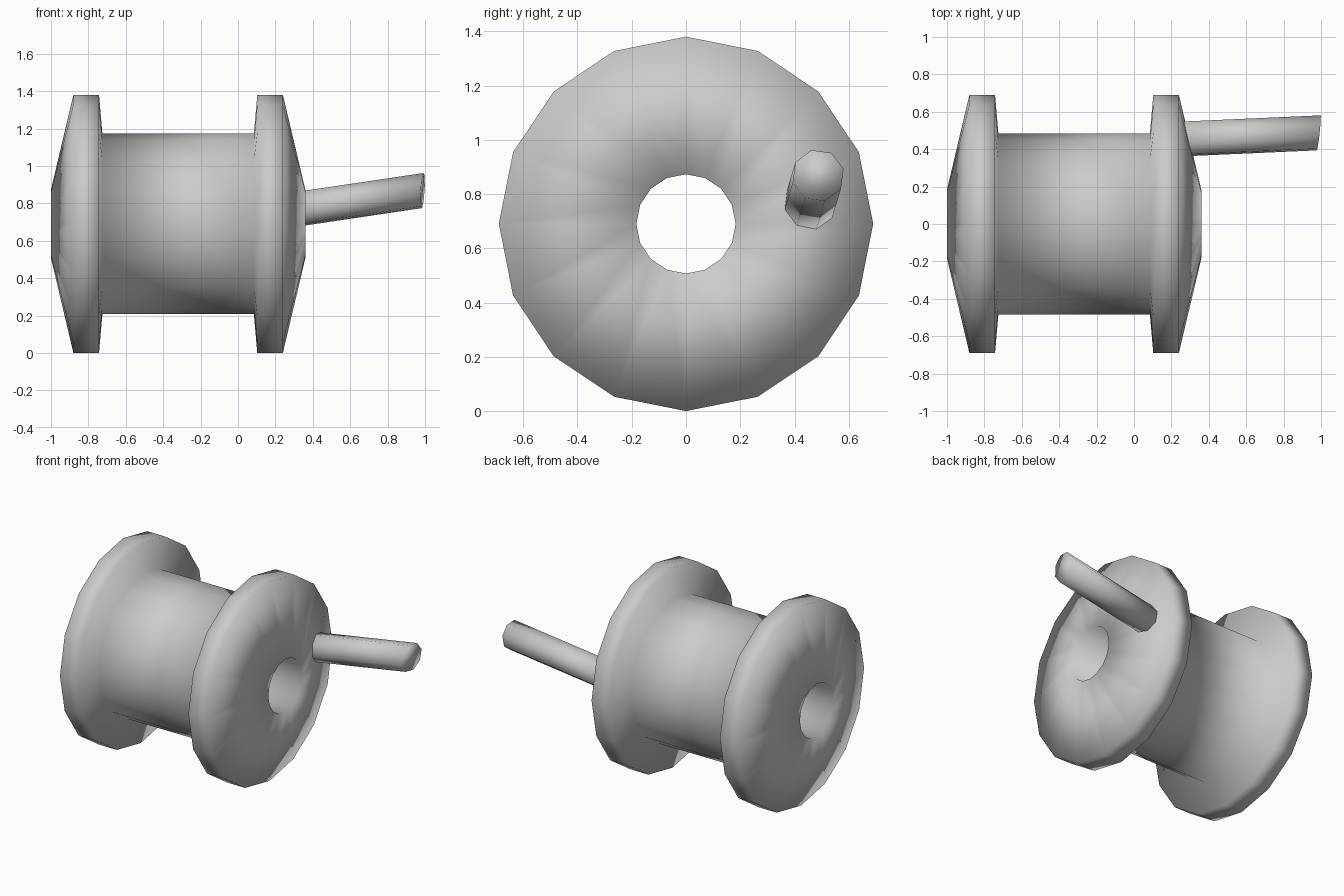
import bpy, bmesh
from math import cos, sin, radians, tau

cube = bpy.data.objects.get("Cube")
if cube:
    bpy.data.objects.remove(cube)

grey = bpy.data.materials.new("plain grey")
grey.use_nodes = True
colour = (0.6, 0.6, 0.6, 1)
grey.diffuse_color = colour
grey.node_tree.nodes["Principled BSDF"].inputs["Base Color"].default_value = colour


def loft(name, rings, closed):
    """Skin matching rings of points; join last to first, or cap both ends."""
    bm = bmesh.new()
    loops = [[bm.verts.new(p) for p in ring] for ring in rings]
    pairs = list(zip(loops, loops[1:]))
    if closed:
        pairs.append((loops[-1], loops[0]))
    else:
        bm.faces.new(loops[0])
        bm.faces.new(loops[-1])
    for a, b in pairs:
        for i in range(len(a)):
            j = (i + 1) % len(a)
            bm.faces.new((a[i], a[j], b[j], b[i]))
    bmesh.ops.recalc_face_normals(bm, faces=bm.faces)
    for f in bm.faces:
        f.smooth = True
    mesh = bpy.data.meshes.new(name)
    bm.to_mesh(mesh)
    bm.free()
    mesh.materials.append(grey)
    obj = bpy.data.objects.new(name, mesh)
    bpy.context.collection.objects.link(obj)
    return obj


# Spool: hub, two tapered flanges and the bore, mirrored about its middle
MIDDLE, HEIGHT, SIDES = -0.32, 0.69, 16
half = [(0.68, 0.183), (0.56, 0.69), (0.423, 0.69), (0.405, 0.483)]
profile = [(MIDDLE + x, r) for x, r in half]
profile += [(MIDDLE - x, r) for x, r in reversed(half)]
spool_rings = [[(x, r * cos(tau * i / SIDES), HEIGHT + r * sin(tau * i / SIDES))
                for i in range(SIDES)] for x, r in profile]
loft("spool", spool_rings, True)

# Crank handle: octagonal rod, rising outward, with slightly slanted ends
R = 0.097
handle_rings = []
for x, y, z in ((0.2, 0.452, 0.751), (0.987, 0.487, 0.868)):
    ring = []
    for k in range(8):
        a = radians(15 + 45 * k)
        dy, dz = R * cos(a), R * sin(a)
        ring.append((x + 0.11 * dy + 0.06 * dz, y + dy, z + dz))
    handle_rings.append(ring)
loft("crank_handle", handle_rings, False)
